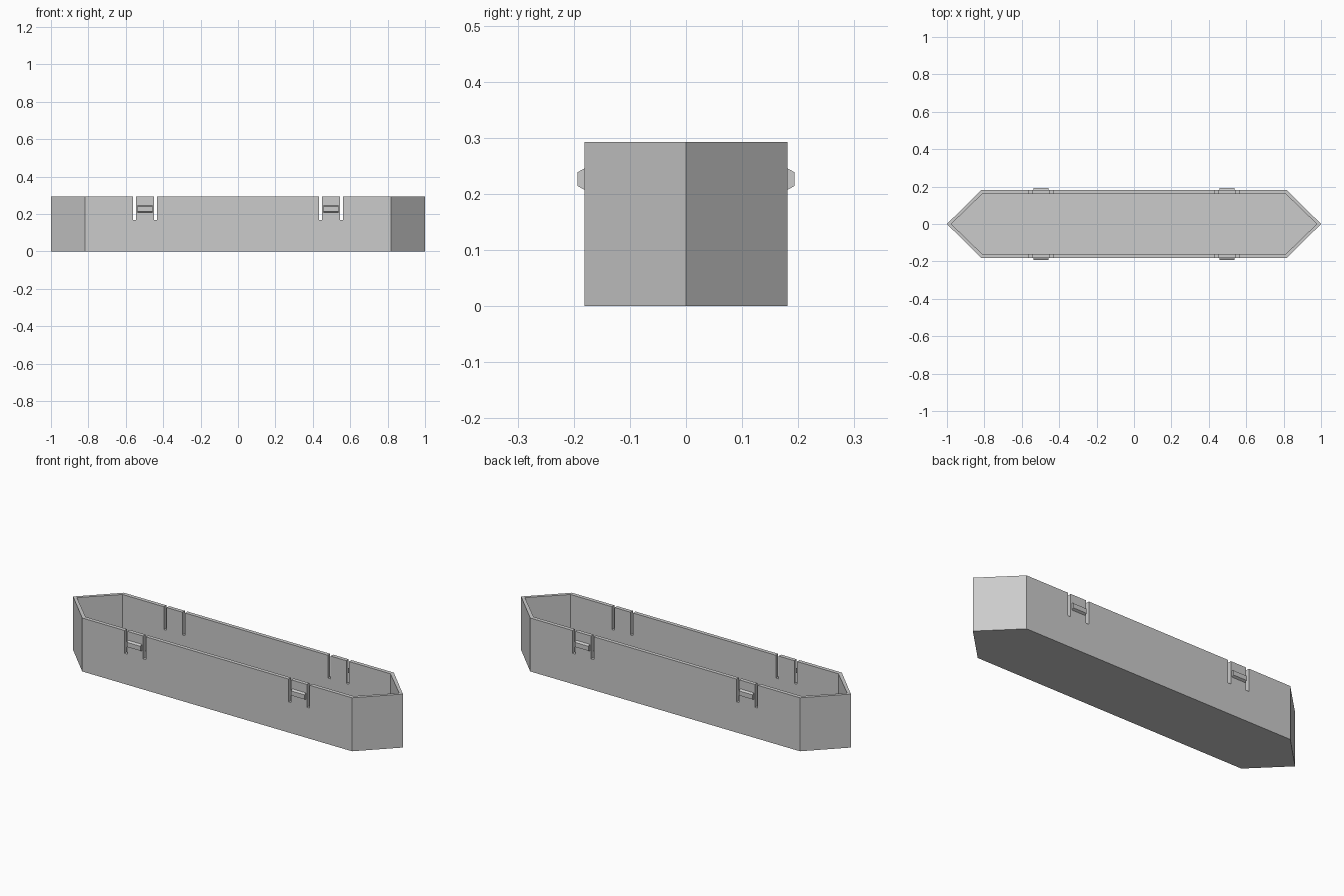
import bpy, bmesh

if "Cube" in bpy.data.objects:
    bpy.data.objects.remove(bpy.data.objects["Cube"])

H, FLOOR = 0.293, 0.02
grey = bpy.data.materials.new("light grey")
grey.diffuse_color = (0.6, 0.6, 0.6, 1)
grey.use_nodes = True
grey.node_tree.nodes["Principled BSDF"].inputs["Base Color"].default_value = grey.diffuse_color


def prism(name, profile, offset, axis):
    """Extrude a closed 3D profile along an offset vector."""
    bm = bmesh.new()
    face = bm.faces.new([bm.verts.new(p) for p in profile])
    ext = bmesh.ops.extrude_face_region(bm, geom=[face])["geom"]
    moved = [v for v in ext if isinstance(v, bmesh.types.BMVert)]
    bmesh.ops.translate(bm, verts=moved, vec=[offset if i == axis else 0 for i in range(3)])
    bmesh.ops.recalc_face_normals(bm, faces=bm.faces)
    mesh = bpy.data.meshes.new(name)
    bm.to_mesh(mesh)
    bm.free()
    mesh.materials.append(grey)
    obj = bpy.data.objects.new(name, mesh)
    bpy.context.collection.objects.link(obj)
    return obj


def hexagon(tip, x, y, z):
    return [(tip, 0, z), (x, y, z), (-x, y, z), (-tip, 0, z), (-x, -y, z), (x, -y, z)]


def cut(target, cutter):
    mod = target.modifiers.new(cutter.name, 'BOOLEAN')
    mod.operation, mod.solver, mod.object = 'DIFFERENCE', 'EXACT', cutter
    cutter.hide_render = True
    cutter.hide_set(True)


# Pointed tray with a hollow inside
tray = prism("tray", hexagon(1.0, 0.818, 0.181, 0), H, 2)
cut(tray, prism("hollow_cutter", hexagon(0.977, 0.812, 0.16, FLOOR), H, 2))

for cx in (-0.497, 0.497):
    # Pair of slots through both long walls, freeing a spring tab
    for s in (-1, 1):
        x = cx + s * 0.056
        z0 = 0.168
        slot = [(x - 0.0085, -0.3, z0), (x + 0.0085, -0.3, z0),
                (x + 0.0085, -0.3, 0.4), (x - 0.0085, -0.3, 0.4)]
        cut(tray, prism("slot_cutter", slot, 0.6, 1))
    # Bevelled snap catch on the outside of each tab
    for side in (-1, 1):
        pts = [(0.18, 0.207), (0.193, 0.214), (0.193, 0.239), (0.18, 0.246)]
        prism("catch", [(cx - 0.041, side * y, z) for y, z in pts], 0.082, 0)
